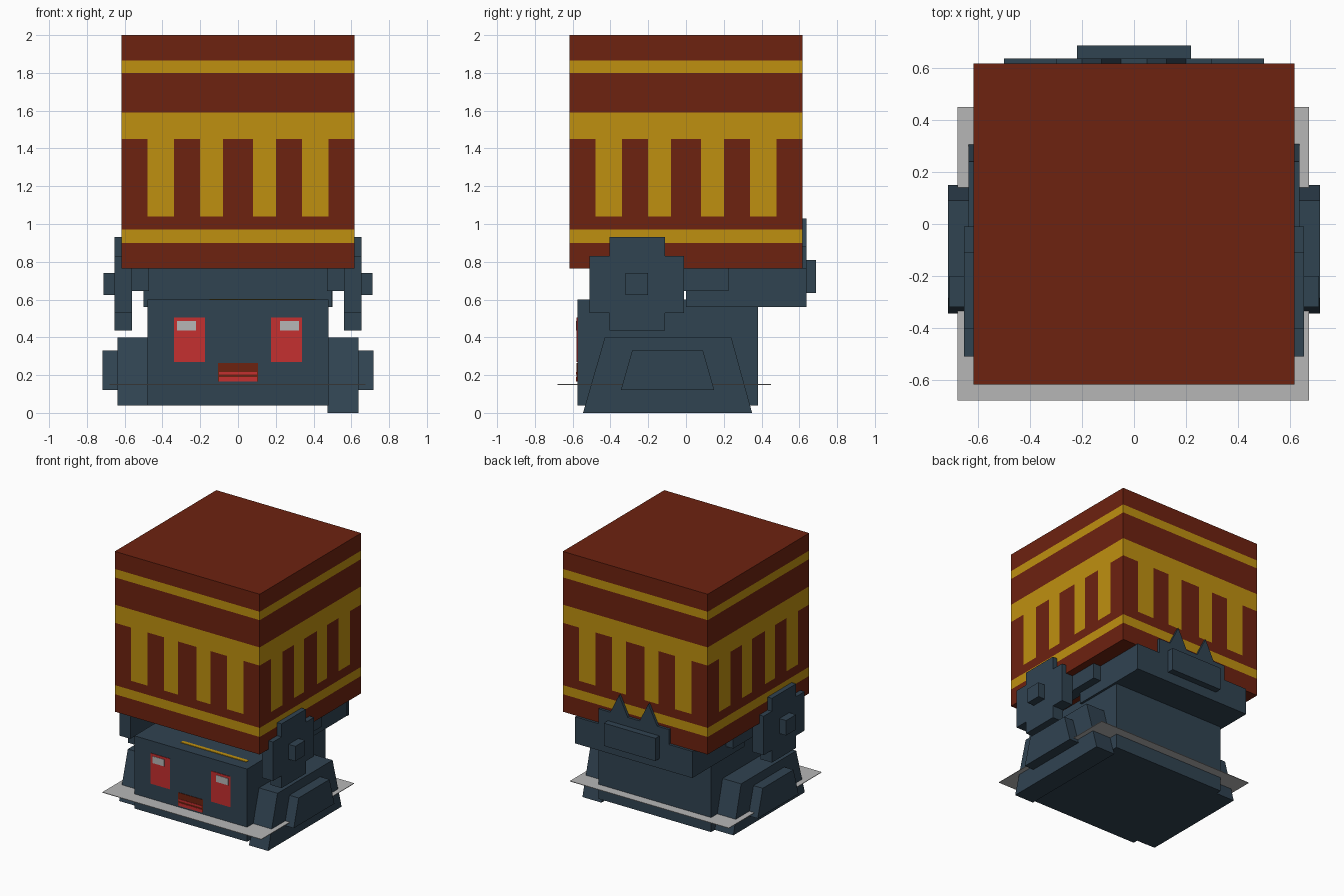
import bpy, bmesh
from mathutils import Vector

if "Cube" in bpy.data.objects:
    bpy.data.objects.remove(bpy.data.objects["Cube"])


def material(name, rgb):
    m = bpy.data.materials.new(name)
    m.diffuse_color = (*rgb, 1.0)
    m.use_nodes = True
    m.node_tree.nodes["Principled BSDF"].inputs["Base Color"].default_value = m.diffuse_color
    return m


SLATE = material("slate_blue", (0.030, 0.056, 0.083))
RUST = material("rust_red", (0.155, 0.016, 0.005))
GOLD = material("gold", (0.52, 0.28, 0.005))
RED = material("bright_red", (0.56, 0.029, 0.029))
GREY = material("pale_grey", (0.47, 0.47, 0.47))


def finish(name, bm, *mats):
    bmesh.ops.recalc_face_normals(bm, faces=bm.faces)
    me = bpy.data.meshes.new(name)
    bm.to_mesh(me)
    bm.free()
    for m in mats:
        me.materials.append(m)
    ob = bpy.data.objects.new(name, me)
    bpy.context.collection.objects.link(ob)
    return ob


def cube_mesh(x, y, z):
    bm = bmesh.new()
    bmesh.ops.create_cube(bm, size=1)
    for v in bm.verts:
        v.co = Vector([(a + b) / 2 + c * (b - a) for (a, b), c in zip((x, y, z), v.co)])
    return bm


def box(name, x, y, z, mat):
    return finish(name, cube_mesh(x, y, z), mat)


def prism(name, profile, axis, lo, hi, mat):
    """Extrude a 2D profile (other axis, z) along x or y."""
    bm = bmesh.new()
    place = (lambda a, b: (lo, a, b)) if axis == "x" else (lambda a, b: (a, lo, b))
    face = bm.faces.new([bm.verts.new(place(a, b)) for a, b in profile])
    out = bmesh.ops.extrude_face_region(bm, geom=[face])
    step = Vector((hi - lo, 0, 0) if axis == "x" else (0, hi - lo, 0))
    for g in out["geom"]:
        if isinstance(g, bmesh.types.BMVert):
            g.co += step
    return finish(name, bm, mat)


# Large crate with gold bands and a row of hanging bars on each side
H = 0.6175
BARS = ((0.08, 0.20), (0.34, 0.48))
STRIPES = ((0.90, 0.97), (1.45, 1.59), (1.80, 1.865))
BAR_Z = (1.04, 1.45)

bm = cube_mesh((-H, H), (-H, H), (0.765, 2.0))


def cut(co, no):
    bmesh.ops.bisect_plane(bm, geom=bm.verts[:] + bm.edges[:] + bm.faces[:],
                           plane_co=co, plane_no=no)


for z in sorted({z for s in STRIPES for z in s} | set(BAR_Z)):
    cut((0, 0, z), (0, 0, 1))
for edge in [e for b in BARS for e in b]:
    for s in (-1, 1):
        cut((s * edge, 0, 0), (1, 0, 0))
        cut((0, s * edge, 0), (0, 1, 0))
bm.normal_update()
for f in bm.faces:
    if abs(f.normal.z) > 0.5:
        continue
    c = f.calc_center_median()
    across = abs(c.y if abs(f.normal.x) > 0.5 else c.x)
    striped = any(a < c.z < b for a, b in STRIPES)
    barred = BAR_Z[0] < c.z < BAR_Z[1] and any(a < across < b for a, b in BARS)
    f.material_index = int(striped or barred)
finish("crate", bm, RUST, GOLD)

# Body, rear collar and the gold strip behind the front rim
box("body", (-0.48, 0.48), (-0.575, 0.38), (0.04, 0.60), SLATE)
box("rear_collar", (-0.50, 0.497), (0.0, 0.615), (0.56, 0.765), SLATE)
box("rim_strip", (-0.15, 0.41), (-0.485, -0.455), (0.598, 0.604), GOLD)

# Rear crown plate with two spikes, and the badge block on it
half = [(0.50, 0.56), (0.50, 0.765), (0.30, 0.765), (0.30, 0.88),
        (0.20, 0.88), (0.125, 1.03), (0.05, 0.88)]
crown = half + [(-x, z) for x, z in reversed(half)]
prism("rear_crown", crown, "y", 0.612, 0.637, SLATE)
box("rear_block", (-0.22, 0.22), (0.63, 0.687), (0.635, 0.81), SLATE)

# Thin ground skirt
box("skirt", (-0.68, 0.675), (-0.68, 0.45), (0.148, 0.152), GREY)

# Cross-shaped side plates, arms, legs and pads
EAR = [(-0.51, 0.53), (-0.405, 0.53), (-0.405, 0.435), (-0.11, 0.435),
       (-0.11, 0.53), (-0.01, 0.53), (-0.01, 0.83), (-0.11, 0.83),
       (-0.11, 0.93), (-0.405, 0.93), (-0.405, 0.83), (-0.51, 0.83)]
PAD = [(-0.345, 0.12), (0.15, 0.12), (0.09, 0.33), (-0.285, 0.33)]
LEGS = {"left": [(-0.535, 0.04), (0.335, 0.04), (0.24, 0.40), (-0.43, 0.40)],
        "right": [(-0.545, 0.0), (0.35, 0.0), (0.24, 0.40), (-0.43, 0.40)]}
for side, s in (("left", -1), ("right", 1)):
    def span(a, b):
        return tuple(sorted((s * a, s * b)))

    prism(side + "_side_plate", EAR, "x", *span(0.56, 0.655), SLATE)
    box(side + "_knob", span(0.65, 0.713), (-0.32, -0.20), (0.625, 0.74), SLATE)
    box(side + "_arm", span(0.47, 0.56), (-0.32, 0.225), (0.645, 0.764), SLATE)
    prism(side + "_leg", LEGS[side], "x", *span(0.475, 0.638), SLATE)
    prism(side + "_pad", PAD, "x", *span(0.63, 0.717), SLATE)
    # Eye and its highlight
    box(side + "_eye", span(0.175, 0.34), (-0.579, -0.574), (0.27, 0.505), RED)
    box(side + "_eye_glint", span(0.222, 0.323), (-0.582, -0.577), (0.435, 0.487), GREY)

# Mouth with two red lines
box("mouth", (-0.105, 0.105), (-0.579, -0.574), (0.165, 0.265), RUST)
for i, z in enumerate(((0.165, 0.190), (0.203, 0.217))):
    box(f"mouth_line_{i + 1}", (-0.10, 0.10), (-0.582, -0.577), z, RED)
